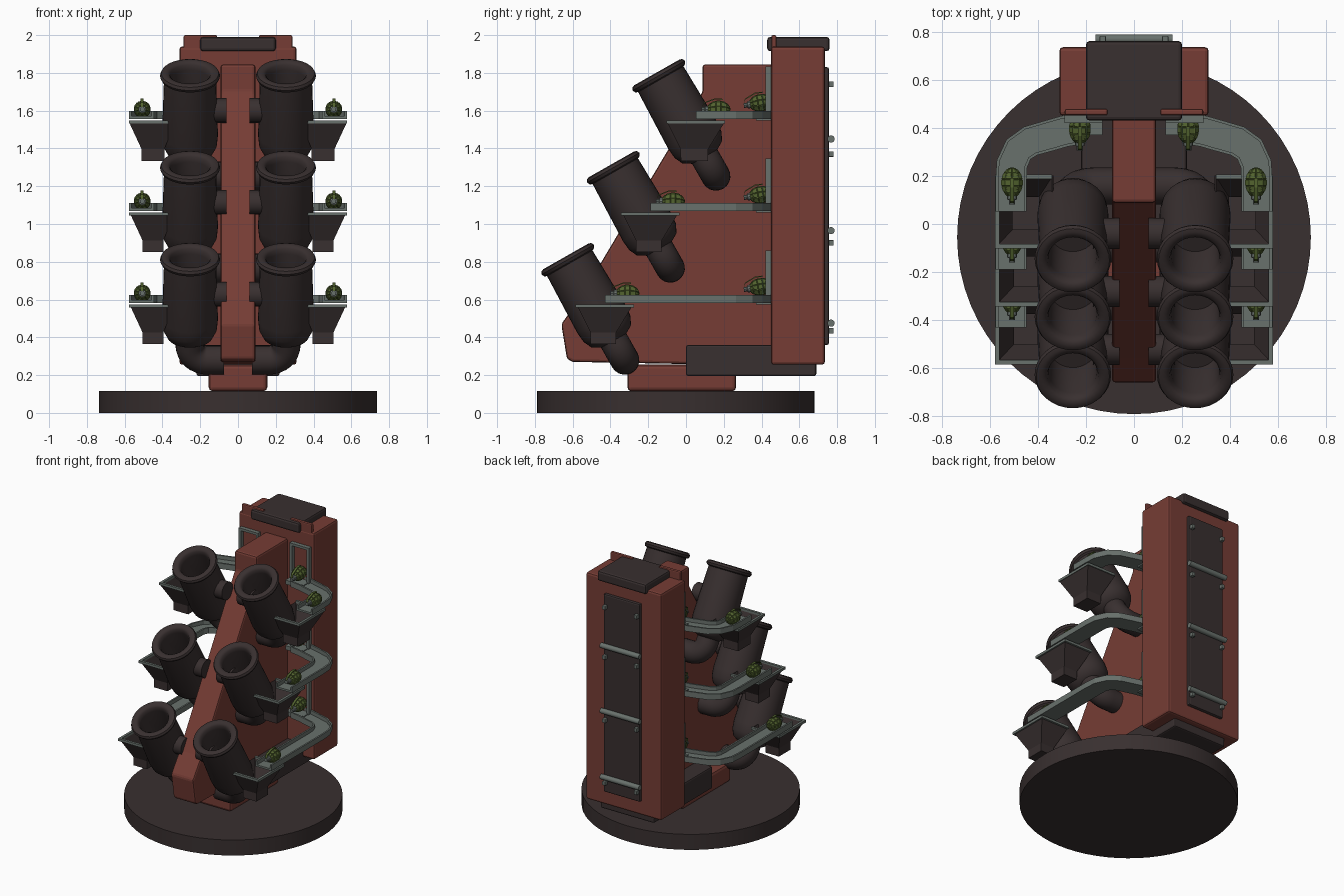
import bpy, bmesh, math
from mathutils import Matrix, Vector

cube = bpy.data.objects.get("Cube")
if cube:
    bpy.data.objects.remove(cube, do_unlink=True)


def material(name, rgb):
    m = bpy.data.materials.new(name)
    m.use_nodes = True
    col = (*rgb, 1)
    m.diffuse_color = col
    m.node_tree.nodes["Principled BSDF"].inputs["Base Color"].default_value = col
    return m


RED = material("oxide red", (0.18, 0.046, 0.035))
DARK = material("dark iron", (0.04, 0.029, 0.029))
GREY = material("grey steel", (0.14, 0.165, 0.15))
GREEN = material("olive green", (0.085, 0.125, 0.028))


def finish(name, bm, mat, matrix=None, smooth=False, bevel=0, solid=0):
    """Turn a bmesh into a coloured object."""
    if matrix:
        bm.transform(matrix)
    bmesh.ops.recalc_face_normals(bm, faces=bm.faces)
    me = bpy.data.meshes.new(name)
    bm.to_mesh(me)
    bm.free()
    me.materials.append(mat)
    ob = bpy.data.objects.new(name, me)
    bpy.context.collection.objects.link(ob)
    if solid:
        ob.modifiers.new("Solidify", "SOLIDIFY").thickness = solid
    if bevel:
        b = ob.modifiers.new("Bevel", "BEVEL")
        b.width, b.segments = bevel, 2
    if smooth:
        bpy.ops.object.select_all(action="DESELECT")
        ob.select_set(True)
        bpy.context.view_layer.objects.active = ob
        bpy.ops.object.shade_smooth_by_angle(angle=math.radians(40))
    return ob


def box(name, x, y, z, mat, bevel=0):
    """Box from (low, high) pairs."""
    bm = bmesh.new()
    bmesh.ops.create_cube(bm, size=1)
    for v in bm.verts:
        v.co = [lo + (c + 0.5) * (hi - lo) for c, (lo, hi) in zip(v.co, (x, y, z))]
    return finish(name, bm, mat, bevel=bevel)


def loft(rings, cap_start=True, cap_end=True):
    """Join equal closed rings of points into a skin."""
    bm = bmesh.new()
    vs = [[bm.verts.new(p) for p in r] for r in rings]
    n = len(vs[0])
    for a, b in zip(vs, vs[1:]):
        for i in range(n):
            bm.faces.new((a[i], a[(i + 1) % n], b[(i + 1) % n], b[i]))
    if cap_start:
        bm.faces.new(vs[0])
    if cap_end:
        bm.faces.new(vs[-1])
    return bm


def circle(r, n):
    return [(r * math.cos(math.tau * i / n), r * math.sin(math.tau * i / n)) for i in range(n)]


def lathe(profile, n=32):
    return loft([[(x, y, h) for x, y in circle(r, n)] for r, h in profile])


def sweep(path, section, up):
    """Carry a flat section along a path."""
    path, up = [Vector(p) for p in path], Vector(up)
    rings = []
    for i, p in enumerate(path):
        t = path[min(i + 1, len(path) - 1)] - path[max(i - 1, 0)]
        side = t.normalized().cross(up)
        rings.append([p + side * a + up * b for a, b in section])
    return loft(rings)


def span(s, a, b):
    return tuple(sorted((s * a, s * b)))


def rod(name, x, y, z, r, mat, n=16):
    """Cylinder along x."""
    bm = loft([[(e, y + a, z + b) for a, b in circle(r, n)] for e in x])
    return finish(name, bm, mat, smooth=True)


# Base and pedestal
finish("base_disc", lathe([(0.735, 0), (0.735, 0.115)], 64), DARK,
       Matrix.Translation((0, -0.055, 0)), smooth=True)
box("pedestal", (-0.155, 0.155), (-0.31, 0.265), (0.115, 0.255), RED, 0.02)
box("pivot_block", (-0.22, 0.22), (0, 0.69), (0.195, 0.36), DARK, 0.012)

# Column with cap, ears and back panel
box("column", (-0.31, 0.31), (0.45, 0.735), (0.255, 1.94), RED, 0.015)
box("column_cap", (-0.2, 0.2), (0.43, 0.76), (1.915, 1.99), DARK, 0.015)
for s in (-1, 1):
    box("column_ear", span(s, 0.11, 0.288), (0.452, 0.478), (1.9, 2.0), RED, 0.008)
box("back_panel", (-0.15, 0.15), (0.72, 0.757), (0.36, 1.83), DARK, 0.01)
for z in (0.475, 0.965, 1.45):
    rod("back_rail", (-0.16, 0.16), 0.768, z, 0.019, GREY)
for z in (0.435, 0.9, 1.37, 1.74):
    for x in (-0.13, 0.13):
        box("panel_stud", (x - 0.013, x + 0.013), (0.75, 0.782), (z - 0.015, z + 0.015), GREY, 0.004)

# Sloping spine that carries the barrels
outline = [(0.46, 1.845), (0.088, 1.845), (0.088, 1.7), (-0.56, 0.61),
           (-0.66, 0.47), (-0.63, 0.285), (-0.6, 0.27), (0.46, 0.25)]
finish("spine", loft([[(x, y, z) for y, z in outline] for x in (-0.092, 0.092)]), RED, bevel=0.014)

BARREL = [(0.02, -0.52), (0.075, -0.512), (0.12, -0.485), (0.142, -0.44), (0.148, -0.38),
          (0.138, -0.04), (0.152, -0.034), (0.159, -0.018), (0.152, -0.003), (0.138, 0.002),
          (0.118, 0), (0.106, -0.012), (0.1, -0.04), (0.098, -0.25), (0.02, -0.25)]
CHANNEL = [(-0.065, 0), (0.065, 0), (0.065, 0.042), (0.053, 0.042),
           (0.053, 0.014), (-0.053, 0.014), (-0.053, 0.042), (-0.065, 0.042)]


def grenade(x, y, z, tilt):
    place = Matrix.Translation((x, y, z)) @ Matrix.Rotation(math.radians(tilt), 4, "X")
    bm = bmesh.new()
    bmesh.ops.create_uvsphere(bm, u_segments=10, v_segments=7, radius=1)
    bm.transform(Matrix.Diagonal((0.044, 0.044, 0.06, 1)))
    bmesh.ops.inset_individual(bm, faces=bm.faces[:], thickness=0.003, depth=0.004)
    finish("grenade_body", bm, GREEN, place)
    finish("grenade_fuze", lathe([(0.02, 0.05), (0.02, 0.07), (0.013, 0.073), (0.013, 0.09)], 10),
           GREY, place)
    lever = loft([[(a, b, h) for a, b in ((-0.008, d), (0.008, d), (0.008, d + 0.006), (-0.008, d + 0.006))]
                  for d, h in ((0.012, 0.085), (0.03, 0.078), (0.052, 0.02), (0.05, -0.02))])
    finish("grenade_lever", lever, GREEN, place)


def rect(x, y, z):
    return [(x[0], y[0], z), (x[1], y[0], z), (x[1], y[1], z), (x[0], y[1], z)]


def station(s, level):
    """One barrel with its funnel, tray, frame and grenades."""
    dy, dz = level * 0.241, level * 0.487
    mouth = Vector((s * 0.254, -0.635 + dy, 0.827 + dz))
    aim = Matrix.Translation(mouth) @ Matrix.Rotation(math.radians(29.6), 4, "X")

    # Barrel, breech elbow and hub
    finish("barrel", lathe(BARREL), DARK, aim, smooth=True)
    path = [(0, 0, -0.42), (0, 0, -0.5)]
    for i in range(9):
        a = math.pi / 2 * i / 8
        path.append((-s * 0.09 * (1 - math.cos(a)), 0, -0.54 - 0.09 * math.sin(a)))
    path.append((-s * 0.18, 0, -0.63))
    finish("breech_elbow", sweep(path, circle(0.077, 20), (0, 1, 0)), DARK, aim, smooth=True)
    hub = aim @ Vector((0, 0, -0.23))
    rod("barrel_hub", span(s, 0.06, 0.17), hub.y, hub.z, 0.065, DARK)

    # Loading funnel with its rim
    z = 0.565 + dz
    wide_x, wide_y = span(s, 0.34, 0.57), (-0.575 + dy, -0.285 + dy)
    low_x, low_y = span(s, 0.395, 0.505), (-0.505 + dy, -0.37 + dy)
    rings = [rect(wide_x, wide_y, z), rect(low_x, low_y, z - 0.14), rect(low_x, low_y, z - 0.2)]
    finish("loading_funnel", loft(rings, cap_start=False), DARK, solid=0.008)
    for y in wide_y:
        box("funnel_rim", span(s, 0.34, 0.577), (y - 0.009, y + 0.009), (z - 0.008, z + 0.01), GREY)
    box("funnel_rim", span(s, 0.559, 0.577), wide_y, (z - 0.008, z + 0.01), GREY)

    # Curved supply tray
    floor = 0.583 + dz
    path = [(0.21, 0.40), (0.29, 0.385), (0.36, 0.365), (0.43, 0.345), (0.48, 0.31),
            (0.507, 0.25), (0.511, 0.18), (0.511, -0.43 + dy)]
    finish("supply_tray", sweep([(s * x, y, floor) for x, y in path], CHANNEL, (0, 0, 1)), GREY)
    box("tray_mount", span(s, 0.13, 0.28), (0.37, 0.455), (floor - 0.01, floor + 0.02), GREY)

    # Open frame on the column above the tray
    for x in (0.13, 0.27):
        box("frame_post", span(s, x, x + 0.018), (0.42, 0.455), (floor, floor + 0.275), GREY)
    box("frame_top", span(s, 0.13, 0.288), (0.42, 0.455), (floor + 0.26, floor + 0.278), GREY)

    grenade(s * 0.507, -0.31 + dy, floor + 0.05, 90)
    grenade(s * 0.225, 0.395, floor + 0.085, 100)


for side in (-1, 1):
    for level in range(3):
        station(side, level)
